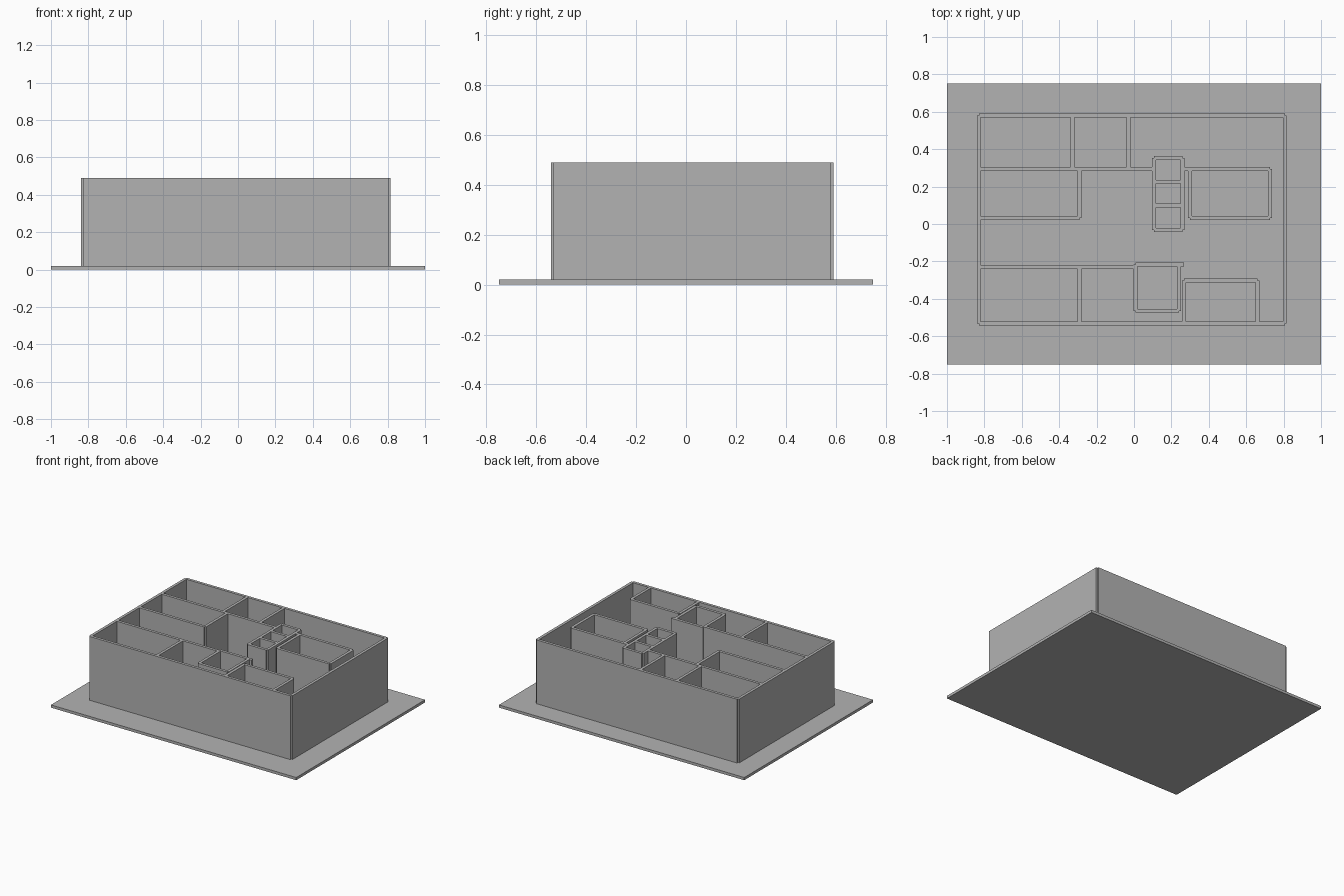
import bpy
from mathutils import Vector

cube = bpy.data.objects.get("Cube")
if cube:
    bpy.data.objects.remove(cube, do_unlink=True)

THICK = 0.021
BASE_TOP = 0.02
WALL_TOP = 0.49

grey = bpy.data.materials.new("plain grey")
grey.use_nodes = True
colour = (0.45, 0.45, 0.45, 1)
grey.diffuse_color = colour
grey.node_tree.nodes["Principled BSDF"].inputs["Base Color"].default_value = colour


def box(name, low, high):
    """Box between two opposite corners."""
    low, high = Vector(low), Vector(high)
    bpy.ops.mesh.primitive_cube_add(size=1, location=(low + high) / 2)
    ob = bpy.context.object
    ob.name = name
    ob.scale = high - low
    bpy.ops.object.transform_apply(location=False, rotation=False, scale=True)
    ob.data.materials.append(grey)
    return ob


def wall_x(name, y, x0, x1):
    """Wall running along x, ending on the centre lines of its neighbours."""
    box(name, (x0, y - THICK / 2, BASE_TOP), (x1, y + THICK / 2, WALL_TOP))


def wall_y(name, x, y0, y1):
    """Wall running along y."""
    box(name, (x - THICK / 2, y0, BASE_TOP), (x + THICK / 2, y1, WALL_TOP))


def room(name, x0, x1, y0, y1):
    """Four walls around a rectangle of centre lines."""
    wall_x(name + "_front_wall", y0, x0, x1)
    wall_x(name + "_back_wall", y1, x0, x1)
    wall_y(name + "_right_wall", x0, y0, y1)
    wall_y(name + "_left_wall", x1, y0, y1)


# Ground slab
box("base_slab", (-1, -0.75, 0), (1, 0.75, BASE_TOP))

# Outer shell
LEFT, RIGHT, FRONT, BACK = -0.83, 0.806, -0.531, 0.58
room("outer", LEFT, RIGHT, FRONT, BACK)

# Back row of rooms
CORRIDOR = 0.293
wall_x("back_corridor_wall", CORRIDOR, LEFT, 0.107)
wall_y("back_divider_a", -0.328, CORRIDOR, BACK)
wall_y("back_divider_b", -0.029, CORRIDOR, BACK)

# Middle room against the side wall
wall_x("middle_room_front_wall", 0.031, LEFT, -0.291)
wall_y("middle_room_side_wall", -0.291, 0.031, CORRIDOR)

# Central shaft split into three cells
room("shaft", 0.107, 0.259, -0.031, 0.354)
for i, y in enumerate((0.098, 0.226)):
    wall_x(f"shaft_divider_{i + 1}", y, 0.107, 0.259)

# Free-standing room beside the shaft
room("side_room", 0.299, 0.727, 0.031, CORRIDOR)
wall_x("shaft_link_wall", CORRIDOR, 0.259, 0.299)

# Front row of rooms
wall_x("front_corridor_wall", -0.23, LEFT, 0.008)
wall_y("front_divider", -0.291, FRONT, -0.23)

# Small front room with its overhanging back wall
room("small_room", 0.008, 0.241, -0.464, -0.217)
wall_x("small_room_wall_end", -0.217, 0.241, 0.268)

# Front corner room
wall_y("corner_room_right_wall", 0.267, FRONT, -0.303)
wall_y("corner_room_left_wall", 0.66, FRONT, -0.303)
wall_x("corner_room_back_wall", -0.303, 0.267, 0.66)
